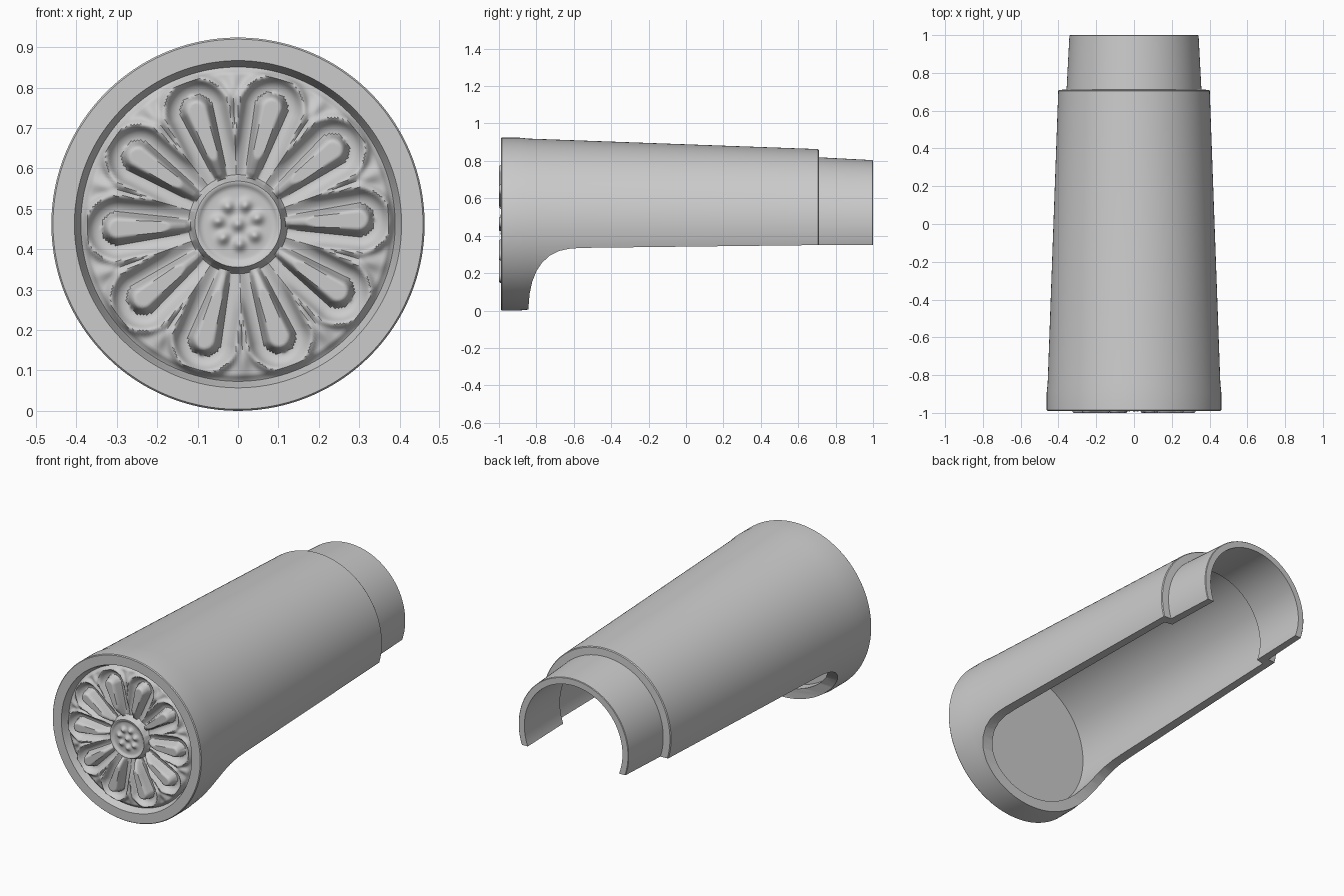
import bpy, bmesh, math
from math import sin, cos, pi, exp, sqrt, hypot

if "Cube" in bpy.data.objects:
    bpy.data.objects.remove(bpy.data.objects["Cube"])

AXIS_Z = 0.462      # height of the tile's long axis
FACE_R = 0.405      # radius of the carved face inside the rim


def make_object(name, bm):
    bmesh.ops.recalc_face_normals(bm, faces=bm.faces)
    mesh = bpy.data.meshes.new(name)
    bm.to_mesh(mesh)
    bm.free()
    obj = bpy.data.objects.new(name, mesh)
    bpy.context.collection.objects.link(obj)
    return obj


def smooth(obj, angle):
    bpy.ops.object.select_all(action='DESELECT')
    obj.select_set(True)
    bpy.context.view_layer.objects.active = obj
    bpy.ops.object.shade_smooth_by_angle(angle=math.radians(angle))


def bridge(bm, a, b):
    n = len(a)
    for i in range(n):
        bm.faces.new((a[i], a[(i + 1) % n], b[(i + 1) % n], b[i]))


def ring(bm, r, n, depth):
    verts = []
    for i in range(n):
        t = 2 * pi * i / n
        verts.append(bm.verts.new((r * cos(t), depth(r, t), AXIS_Z + r * sin(t))))
    return verts


# Tapered shell with a stepped neck: (radius, y) from front rim, round the outside, back inside
profile = [(FACE_R, -0.99), (0.458, -0.99), (0.462, -0.985), (0.462, -0.89), (0.457, -0.84),
           (0.401, 0.705), (0.397, 0.71), (0.357, 0.712), (0.342, 0.997), (0.339, 1.0),
           (0.305, 1.0), (0.315, 0.67), (0.36, 0.66), (0.40, -0.84), (0.40, -0.90)]
bm = bmesh.new()
rings = [ring(bm, r, 180, lambda _r, _t, y=y: y) for r, y in profile]
for a, b in zip(rings, rings[1:]):
    bridge(bm, a, b)
bm.faces.new(rings[0])
bm.faces.new(rings[-1])
body = make_object("tile_body", bm)

# Cutter that opens the underside, sweeping down behind the round end plate
cut = [(-0.842, -0.3), (-0.842, 0.02), (-0.836, 0.09), (-0.822, 0.155), (-0.80, 0.21),
       (-0.77, 0.255), (-0.73, 0.292), (-0.68, 0.318), (-0.62, 0.331), (-0.55, 0.335),
       (0.71, 0.35), (1.3, 0.35), (1.3, -0.3)]
bm = bmesh.new()
left = [bm.verts.new((-1, y, z)) for y, z in cut]
right = [bm.verts.new((1, y, z)) for y, z in cut]
bridge(bm, left, right)
bm.faces.new(left)
bm.faces.new(right)
cutter = make_object("underside_cutter", bm)
cutter.hide_render = True

mod = body.modifiers.new("open_underside", 'BOOLEAN')
mod.operation = 'DIFFERENCE'
mod.solver = 'EXACT'
mod.object = cutter
bpy.ops.object.select_all(action='DESELECT')
body.select_set(True)
bpy.context.view_layer.objects.active = body
bpy.ops.object.modifier_apply(modifier=mod.name)
bpy.data.objects.remove(cutter)

# Remove the blank front cap, which the carved face replaces
bm = bmesh.new()
bm.from_mesh(body.data)
cap = [f for f in bm.faces
       if all(v.co.y < -0.98 and hypot(v.co.x, v.co.z - AXIS_Z) < FACE_R + 0.002
              for v in f.verts)]
bmesh.ops.delete(bm, geom=cap, context='FACES_ONLY')
bm.to_mesh(body.data)
bm.free()
smooth(body, 30)


# Relief of the carved flower
def bump(d, width):
    return exp(-(d / width) ** 2)


def step(a, b, x):
    s = min(1, max(0, (x - a) / (b - a)))
    return s * s * (3 - 2 * s)


def relief(r, t):
    if r > FACE_R - 1e-6:
        return -0.99
    sector = pi / 5
    a = (t - math.radians(2) + sector / 2) % sector - sector / 2
    u, v = r * cos(a), abs(r * sin(a))

    # signed distance to a drop-shaped petal that widens outward
    c = min(0.298, max(0.13, u))
    half = 0.016 + 0.022 * (c - 0.13) / 0.168
    d = hypot(u - c, v) - half
    h = 0.012 * step(0.005, 0.04, d)                      # hollow around petal
    h += 0.018 * bump(d - 0.042, 0.011) * step(0.15, 0.22, r)  # lobe outline
    if d < 0:
        h = 0.052 * sqrt(max(0, 1 - (1 + d / half) ** 2)) * step(0.09, 0.20, u)
        h += 0.012 * step(0.0, 0.012, -d)
        h = min(h, 0.054)

    # small leaf tip between neighbouring petals
    b = sector / 2 - abs(a)
    h += 0.016 * bump(r * b, 0.018) * bump(r - 0.33, 0.04)

    # flower heart: domed button with a collar and seeds
    k = 1 - step(0.108, 0.122, r)
    heart = 0.030 + 0.010 * bump(r - 0.104, 0.009)
    seeds = bump(r, 0.014)
    x, z = r * cos(t), r * sin(t)
    for i in range(7):
        q = 2 * pi * i / 7 + 0.3
        seeds += bump(hypot(x - 0.05 * cos(q), z - 0.05 * sin(q)), 0.014)
    h = h * (1 - k) + (heart + 0.016 * seeds) * k

    # field fades out to a groove, then steps up to the rim
    h *= 1 - step(0.372, 0.39, r)
    h += 0.04 * step(0.388, FACE_R, r)
    return -0.947 - h


bm = bmesh.new()
N, M = 360, 76
rings = [ring(bm, FACE_R * j / M, N, relief) for j in range(1, M + 1)]
for a, b in zip(rings, rings[1:]):
    bridge(bm, a, b)
mid = bm.verts.new((0, relief(0, 0), AXIS_Z))
for i in range(N):
    bm.faces.new((mid, rings[0][i], rings[0][(i + 1) % N]))
face = make_object("flower_face", bm)
if sum(p.normal.y * p.area for p in face.data.polygons) > 0:
    face.data.flip_normals()
smooth(face, 50)
